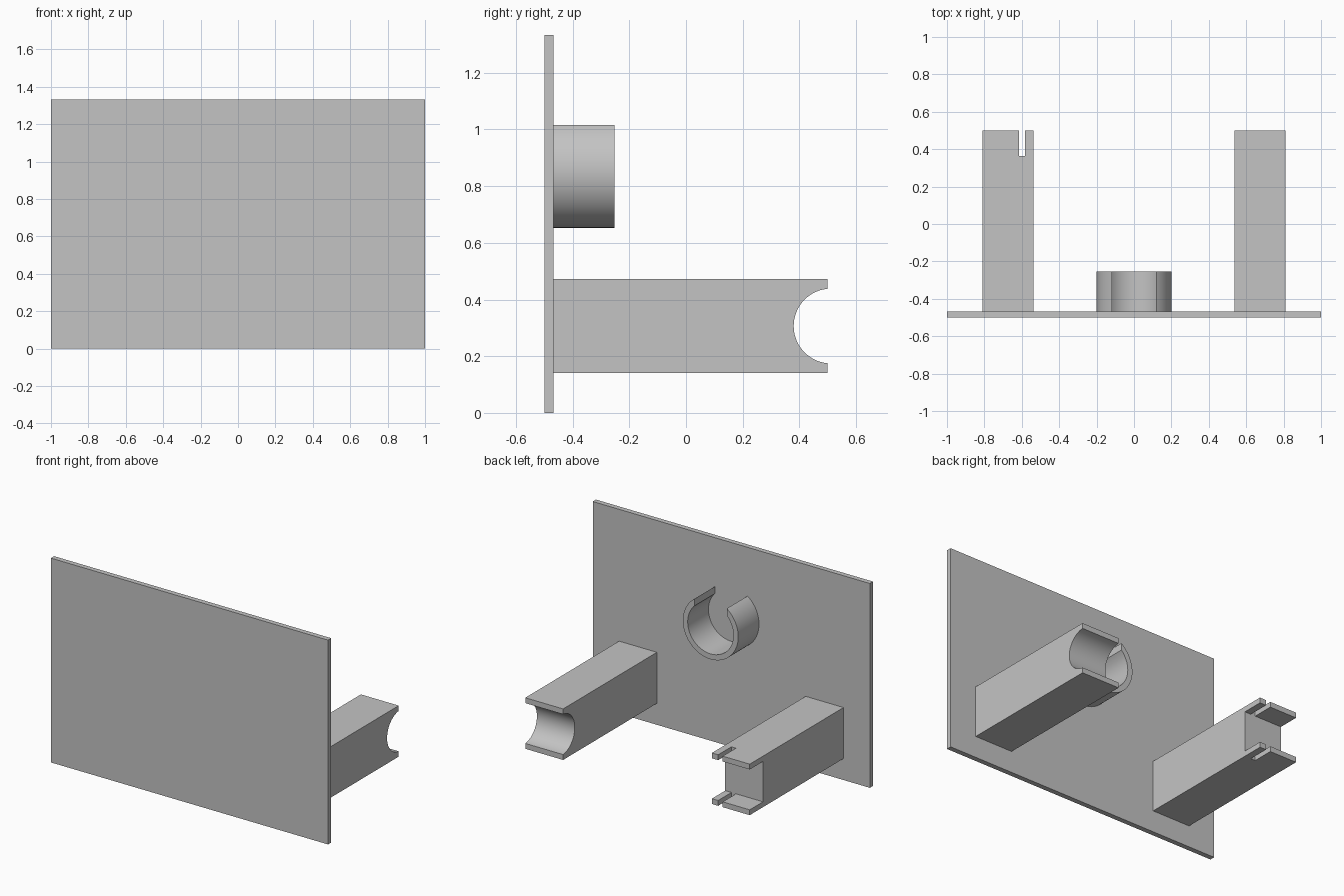
import bpy
import bmesh
from math import asin, cos, pi, sin
from mathutils import Vector

if "Cube" in bpy.data.objects:
    bpy.data.objects.remove(bpy.data.objects["Cube"], do_unlink=True)

grey = bpy.data.materials.new("plain_grey")
grey.use_nodes = True
colour = (0.55, 0.55, 0.55, 1)
grey.diffuse_color = colour
grey.node_tree.nodes["Principled BSDF"].inputs["Base Color"].default_value = colour


def extrude(name, points, axis, start, end):
    """Extrude a flat outline along the x or y axis."""
    bm = bmesh.new()
    place = (lambda a, b: (start, a, b)) if axis == "x" else (lambda a, b: (a, start, b))
    face = bm.faces.new([bm.verts.new(place(a, b)) for a, b in points])
    result = bmesh.ops.extrude_face_region(bm, geom=[face])
    shift = Vector((end - start, 0, 0) if axis == "x" else (0, end - start, 0))
    moved = [v for v in result["geom"] if isinstance(v, bmesh.types.BMVert)]
    bmesh.ops.translate(bm, vec=shift, verts=moved)
    bmesh.ops.recalc_face_normals(bm, faces=bm.faces)
    mesh = bpy.data.meshes.new(name)
    bm.to_mesh(mesh)
    bm.free()
    mesh.materials.append(grey)
    obj = bpy.data.objects.new(name, mesh)
    bpy.context.collection.objects.link(obj)
    return obj


def arc(cx, cz, radius, first, last, steps):
    angles = [first + (last - first) * i / steps for i in range(steps + 1)]
    return [(cx + radius * cos(a), cz + radius * sin(a)) for a in angles]


def rectangle(a0, a1, b0, b1):
    return [(a0, b0), (a1, b0), (a1, b1), (a0, b1)]


def activate(obj):
    bpy.ops.object.select_all(action="DESELECT")
    obj.select_set(True)
    bpy.context.view_layer.objects.active = obj


FRONT, PLATE_BACK, BACK = -0.5, -0.467, 0.5
LOW, HIGH, LIP = 0.14, 0.473, 0.035
INNER, OUTER = 0.537, 0.81
MIDDLE = (LOW + HIGH) / 2

# Upright plate
extrude("plate", rectangle(-1, 1, 0, 1.333), "y", FRONT, PLATE_BACK)


# Support blocks share an outline; only the recess in the back end differs
def support(name, recess, x0, x1):
    outline = [(PLATE_BACK, HIGH), (PLATE_BACK, LOW), (BACK, LOW)]
    return extrude(name, outline + recess + [(BACK, HIGH)], "x", x0, x1)


# Left support with a round saddle
radius = HIGH - MIDDLE - LIP + 0.0005
centre = 0.38 + radius
tilt = asin((centre - BACK) / radius)
saddle = arc(centre, MIDDLE, radius, 1.5 * pi - tilt, pi / 2 + tilt, 40)
left_support = support("left_support", saddle, INNER, OUTER)

# Right support with a square recess
depth = 0.363
square = [(BACK, LOW + LIP), (depth, LOW + LIP), (depth, HIGH - LIP), (BACK, HIGH - LIP)]
right_support = support("right_support", square, -OUTER, -INNER)

# Narrow slit through both lips of the right support
cutter = extrude("slit_cutter", rectangle(depth + 0.0005, 0.6, 0, 0.6), "x", -0.615, -0.582)
cutter.hide_render = True
slit = right_support.modifiers.new("slit", "BOOLEAN")
slit.operation = "DIFFERENCE"
slit.solver = "EXACT"
slit.object = cutter
activate(right_support)
bpy.ops.object.modifier_apply(modifier="slit")
bpy.data.objects.remove(cutter, do_unlink=True)

# Open ring with upright cut ends
gap, ring_z, outer, inner = 0.117, 0.853, 0.2, 0.165


def ring_arc(radius):
    half = asin(gap / radius)
    return arc(0, ring_z, radius, pi / 2 + half, 2.5 * pi - half, 72)


ring = extrude("open_ring", ring_arc(outer) + ring_arc(inner)[::-1],
               "y", PLATE_BACK, -0.253)

# Smooth the curved walls, keep the rims sharp
for obj in (left_support, ring):
    activate(obj)
    bpy.ops.object.shade_smooth_by_angle(angle=pi / 6)
